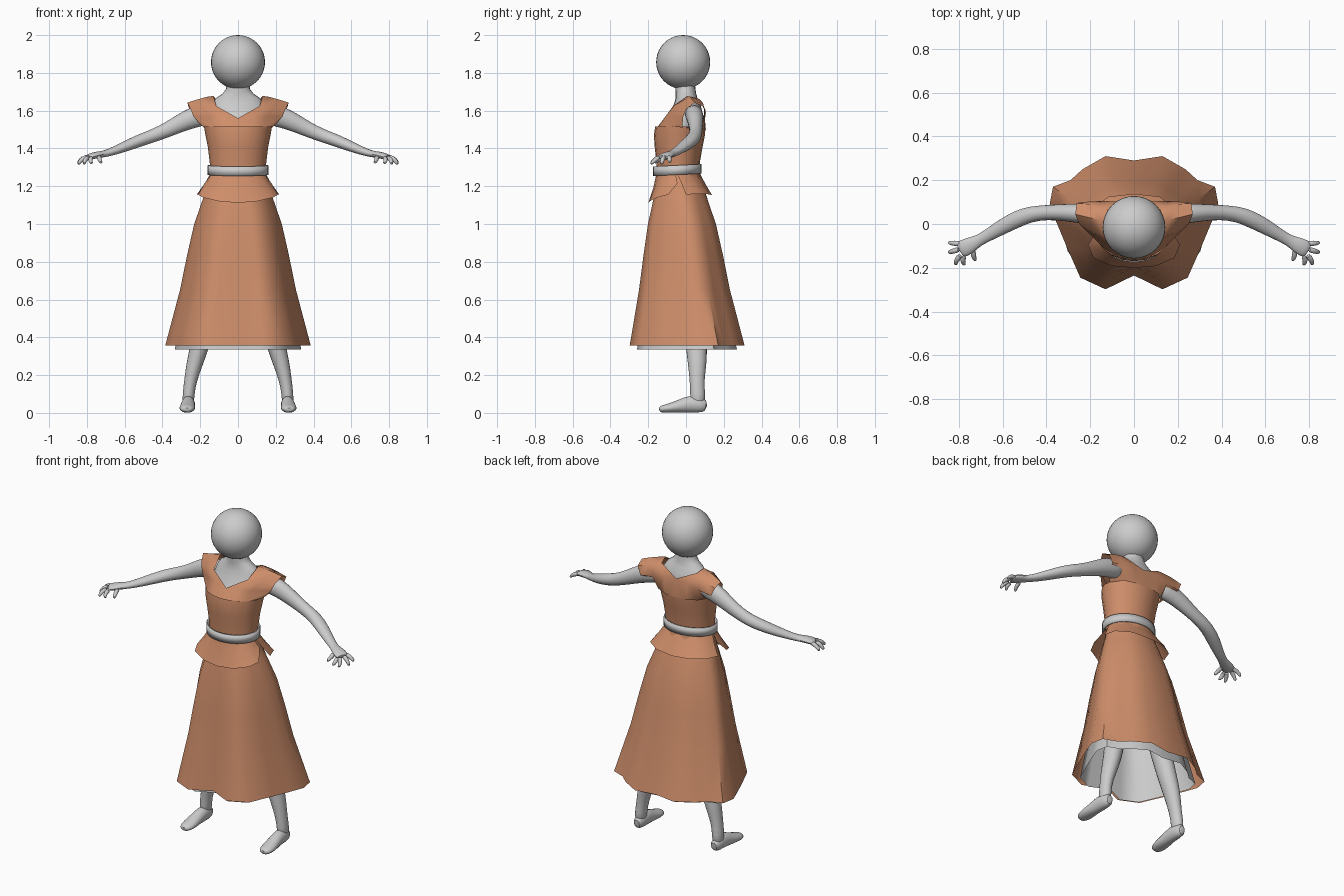
import bpy, bmesh, math
from mathutils import Vector

brown = bpy.data.materials.new("brown_cloth")
brown.diffuse_color = (0.62, 0.27, 0.145, 1)


def finish(ob, mat=None, mirror=True, sub=0, thick=0, angle=50):
    """Shared material, shading and modifiers."""
    if mat:
        ob.data.materials.append(mat)
    bpy.ops.object.select_all(action='DESELECT')
    ob.select_set(True)
    bpy.context.view_layer.objects.active = ob
    bpy.ops.object.shade_smooth_by_angle(angle=math.radians(angle))
    if mirror:
        m = ob.modifiers.new("mirror", 'MIRROR')
        m.use_clip = True
        m.merge_threshold = 0.0005
    if sub:
        s = ob.modifiers.new("smooth", 'SUBSURF')
        s.levels = s.render_levels = sub
    if thick:
        t = ob.modifiers.new("thickness", 'SOLIDIFY')
        t.thickness = thick
        t.offset = 0
    return ob


def loft(name, rows, closed=False, **kw):
    """Skin rows of points into quads; closed rows get end caps."""
    bm = bmesh.new()
    vr = [[bm.verts.new(p) for p in r] for r in rows]
    n = len(vr[0])
    for a, b in zip(vr, vr[1:]):
        for i in range(n if closed else n - 1):
            j = (i + 1) % n
            bm.faces.new((a[i], a[j], b[j], b[i]))
    if closed:
        bm.faces.new(vr[0][::-1])
        bm.faces.new(vr[-1])
    bmesh.ops.recalc_face_normals(bm, faces=bm.faces)
    me = bpy.data.meshes.new(name)
    bm.to_mesh(me)
    bm.free()
    ob = bpy.data.objects.new(name, me)
    bpy.context.collection.objects.link(ob)
    return finish(ob, **kw)


def arc(t, z, hx, yf, yb):
    """Point on a body cross-section: t=0 is front, t=pi is back."""
    c = (yf + yb) / 2
    return Vector((hx * math.sin(t), c - (yb - yf) / 2 * math.cos(t), z))


def half(z, hx, yf, yb, n=10):
    return [arc(math.pi * i / n, z, hx, yf, yb) for i in range(n + 1)]


def tube(name, pts, ref=(0, 0, 1), n=10, sub=1):
    """Limb along (x, y, z, side radius, up radius) points."""
    ps = [Vector(p[:3]) for p in pts]
    rows = []
    for i, p in enumerate(pts):
        t = (ps[min(i + 1, len(ps) - 1)] - ps[max(i - 1, 0)]).normalized()
        s = t.cross(Vector(ref)).normalized()
        u = s.cross(t)
        rows.append([ps[i] + s * p[3] * math.cos(a) + u * p[4] * math.sin(a)
                     for a in (2 * math.pi * k / n for k in range(n))])
    return loft(name, rows, closed=True, sub=sub)


# Head
bpy.ops.mesh.primitive_uv_sphere_add(segments=32, ring_count=20, radius=0.143,
                                     location=(0, -0.015, 1.857))
head = bpy.context.object
head.name = "head"
finish(head, mirror=False)

# Neck and upper chest
loft("neck_and_chest", [half(*r) for r in (
    (1.48, .15, -.145, .08), (1.55, .15, -.105, .085), (1.60, .15, -.078, .085),
    (1.64, .135, -.062, .075), (1.668, .115, -.055, .06), (1.69, .082, -.055, .054),
    (1.715, .063, -.056, .05), (1.76, .06, -.058, .045))])

# Arms
tube("arm", [(.13, .035, 1.585, .05, .05), (.2, .045, 1.575, .05, .062),
             (.27, .05, 1.552, .046, .055), (.36, .054, 1.505, .037, .043),
             (.44, .05, 1.47, .036, .037), (.5, .038, 1.45, .041, .036),
             (.58, .0, 1.418, .04, .031), (.66, -.048, 1.385, .03, .023),
             (.71, -.076, 1.37, .026, .018), (.74, -.092, 1.367, .037, .019),
             (.78, -.112, 1.358, .043, .018), (.798, -.122, 1.352, .036, .013)])

# Fingers: knuckle, middle, tip
fingers = {
    "index_finger": ((.775, -.145, 1.352), (.785, -.17, 1.338), (.772, -.188, 1.318)),
    "middle_finger": ((.79, -.14, 1.355), (.812, -.165, 1.34), (.815, -.188, 1.315)),
    "ring_finger": ((.795, -.115, 1.356), (.83, -.125, 1.345), (.848, -.13, 1.312)),
    "little_finger": ((.785, -.09, 1.356), (.825, -.088, 1.35), (.85, -.085, 1.322)),
    "thumb": ((.735, -.11, 1.357), (.735, -.145, 1.343), (.722, -.17, 1.322)),
}
for name, joints in fingers.items():
    tube(name, [(*j, r, r) for j, r in zip(joints, (.015, .013, .009))], n=8)

# Legs and feet
tube("leg", [(.1, -.01, 1.0, .08, .08), (.14, .015, .7, .07, .075),
             (.17, .04, .5, .06, .065), (.2, .055, .36, .053, .06),
             (.228, .06, .27, .047, .054), (.252, .058, .17, .035, .04),
             (.262, .062, .1, .033, .042), (.264, .062, .04, .034, .042)], ref=(0, 1, 0))
tube("foot", [(.262, .112, .034, .022, .03), (.262, .075, .043, .036, .044),
              (.263, .02, .048, .038, .049), (.266, -.03, .036, .04, .037),
              (.269, -.09, .025, .047, .026), (.27, -.13, .02, .036, .02),
              (.27, -.143, .016, .018, .012)])

# Bodice: waist to armpit, then a yoke running over the shoulder to the back
loft("bodice", [half(*r) for r in (
    (1.26, .145, -.155, .068), (1.33, .15, -.157, .074), (1.41, .16, -.166, .088),
    (1.47, .172, -.17, .1), (1.515, .18, -.163, .104))], mat=brown)
yoke = [
    [(0, -.168, 1.49), (.07, -.152, 1.5), (.135, -.112, 1.51), (.181, -.02, 1.51)],
    [(0, -.115, 1.56), (.08, -.105, 1.575), (.15, -.075, 1.57), (.235, -.015, 1.567)],
    [(.115, -.068, 1.625), (.145, -.06, 1.63), (.19, -.035, 1.62), (.25, .0, 1.607)],
    [(.13, .01, 1.678), (.16, .02, 1.674), (.21, .03, 1.661), (.268, .045, 1.643)],
    [(.12, .065, 1.665), (.15, .078, 1.655), (.2, .09, 1.64), (.262, .095, 1.62)],
    [(0, .095, 1.61), (.08, .103, 1.605), (.155, .105, 1.585), (.24, .1, 1.57)],
    [(0, .105, 1.5), (.07, .1, 1.5), (.135, .075, 1.505), (.181, .0, 1.51)],
]
loft("bodice_yoke", yoke, mat=brown)

# Belt, tilted slightly down at the front
belt = [half(z, .157, -.17, .078, 16) for z in (1.258, 1.308)]
for row in belt:
    for p in row:
        p.z += .05 * (p.y + .1)
loft("belt", belt, thick=.008)


# Peplum: front and back panels parted by side slits
def peplum(name, cols):
    top = [arc(t, 1.275, .142, -.155, .07) for t, *_ in cols]
    low = [Vector(p) for _, *p in cols]
    mid = [a.lerp(b, .5) - Vector((a.x, a.y, 0)) * .03 for a, b in zip(top, low)]
    loft(name, [top, mid, low], mat=brown)


peplum("peplum_front", [(0, 0, -.2, 1.112), (.45, .1, -.192, 1.12), (.9, .185, -.155, 1.14),
                        (1.2, .21, -.095, 1.155), (1.4, .178, -.045, 1.215)])
peplum("peplum_back", [(1.5, .218, 0, 1.156), (1.9, .195, .07, 1.16),
                       (2.5, .115, .125, 1.157), (math.pi, 0, .138, 1.152)])

# Skirt and petticoat flare from the waist to a folded hem outline
hem = [(0, -.235), (.13, -.298), (.245, -.245), (.305, -.11), (.355, .01), (.385, .09),
       (.37, .17), (.29, .2), (.235, .25), (.13, .31), (0, .29)]


def skirt(name, scale, hem_z, waist, mat):
    rows = []
    for z, f in ((1.27, 0), (1.2, .07), (1.14, .17), (1.0, .37), (.84, .52), (.65, .68), (hem_z, 1)):
        rows.append([a.lerp(Vector((x * scale, y * scale, 0)), f)
                     for a, (x, y) in zip(half(z, *waist), hem)])
        for p in rows[-1]:
            p.z = z
    loft(name, rows, mat=mat)


skirt("skirt", 1, .357, (.142, -.15, .075), brown)
skirt("petticoat", .87, .335, (.125, -.13, .055), None)
